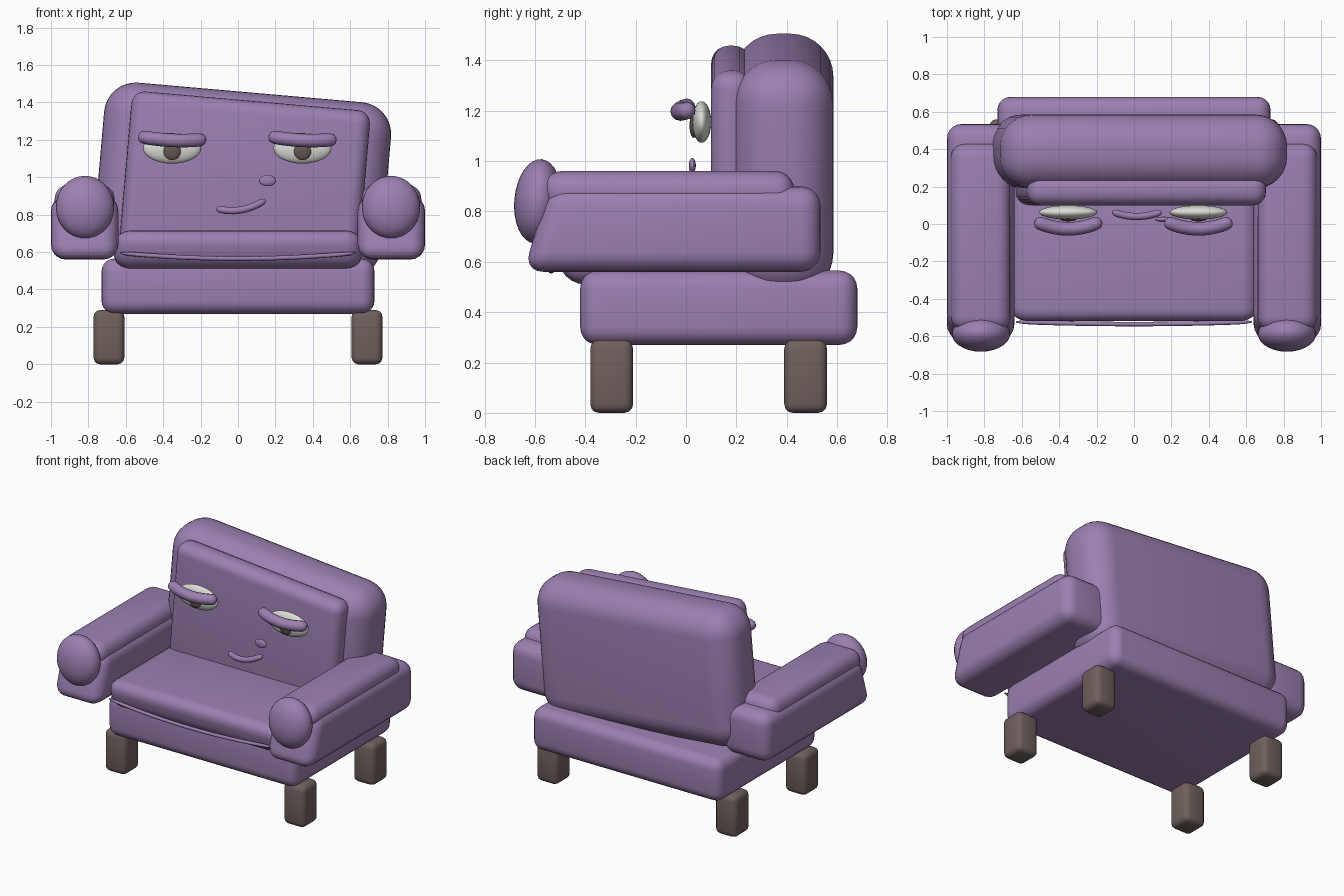
import bpy, bmesh, math
from mathutils import Vector, Matrix

if "Cube" in bpy.data.objects:
    bpy.data.objects.remove(bpy.data.objects["Cube"])


def material(name, rgb):
    m = bpy.data.materials.new(name)
    m.diffuse_color = (*rgb, 1)
    m.use_nodes = True
    m.node_tree.nodes["Principled BSDF"].inputs["Base Color"].default_value = m.diffuse_color
    return m


PURPLE = material("purple fabric", (0.33, 0.215, 0.44))
WOOD = material("brown wood", (0.16, 0.118, 0.108))
WHITE = material("eye white", (0.72, 0.72, 0.68))
IRIS = material("iris brown", (0.13, 0.10, 0.085))


def finish(name, bm, mat):
    bmesh.ops.recalc_face_normals(bm, faces=bm.faces)
    me = bpy.data.meshes.new(name)
    bm.to_mesh(me)
    bm.free()
    for p in me.polygons:
        p.use_smooth = True
    me.materials.append(mat)
    ob = bpy.data.objects.new(name, me)
    bpy.context.collection.objects.link(ob)
    return ob


def rounded_box(name, lo, hi, radius, mat, tilt=0, shape=None, segments=5):
    """Bevelled box between two corners, turned about y; shape moves its corners."""
    lo, hi = Vector(lo), Vector(hi)
    mid, size = (lo + hi) / 2, hi - lo
    bm = bmesh.new()
    bmesh.ops.create_cube(bm, size=1)
    for v in bm.verts:
        v.co = Vector(a * b for a, b in zip(v.co, size)) + mid
        if shape:
            shape(v.co)
    bmesh.ops.bevel(bm, geom=bm.edges[:], offset=radius, segments=segments,
                    profile=0.5, affect='EDGES', clamp_overlap=True)
    bm.transform(Matrix.Translation(mid) @ Matrix.Rotation(math.radians(tilt), 4, 'Y')
                 @ Matrix.Translation(-mid))
    return finish(name, bm, mat)


def ellipsoid(name, centre, radii, mat, lean=0):
    bm = bmesh.new()
    bmesh.ops.create_uvsphere(bm, u_segments=28, v_segments=16, radius=1)
    bm.transform(Matrix.Translation(centre) @ Matrix.Rotation(math.radians(lean), 4, 'X')
                 @ Matrix.Diagonal((*radii, 1)))
    return finish(name, bm, mat)


def tube(name, path, radius, mat, sides=12, steps=20):
    """Round-ended tube along path(t), t from -1 to 1."""
    bm = bmesh.new()
    rings = []
    for i in range(steps + 1):
        t = -math.cos(math.pi * i / steps)
        p = path(t)
        d = (path(t + 0.01) - path(t - 0.01)).normalized()
        u = d.cross(Vector((0, 0, 1))).normalized()
        w = d.cross(u)
        r = radius * max(0.1, 1 - abs(t) ** 16) ** 0.5
        rings.append([bm.verts.new(p + r * (u * math.cos(a) + w * math.sin(a)))
                      for a in (2 * math.pi * k / sides for k in range(sides))])
    for a, b in zip(rings, rings[1:]):
        for k in range(sides):
            n = (k + 1) % sides
            bm.faces.new((a[k], a[n], b[n], b[k]))
    bm.faces.new(rings[0])
    bm.faces.new(rings[-1])
    return finish(name, bm, mat)


# Base and legs
rounded_box("base", (-0.73, -0.42, 0.27), (0.73, 0.68, 0.565), 0.07, PURPLE)
for side, sx in (("left", -1), ("right", 1)):
    for row, y in (("front", -0.295), ("back", 0.475)):
        rounded_box(f"{row}_{side}_leg", (sx * 0.69 - 0.082, y - 0.085, 0),
                    (sx * 0.69 + 0.082, y + 0.085, 0.29), 0.035, WOOD, segments=3)

# Seat cushion: lower front edge is tucked back
def tuck(co):
    if co.z < 0.6 and co.y < 0:
        co.y += 0.05

rounded_box("seat_cushion", (-0.665, -0.535, 0.51), (0.665, 0.25, 0.715), 0.085, PURPLE, shape=tuck)
tube("seat_piping", lambda t: Vector((0.63 * t, -0.535 + 0.012 * t * t, 0.565 + 0.03 * t * t)),
     0.012, PURPLE, sides=8)

# Lopsided backrest and its inner cushion
rounded_box("backrest", (-0.745, 0.19, 0.515), (0.795, 0.585, 1.455), 0.17, PURPLE, tilt=5, segments=8)
rounded_box("back_cushion", (-0.605, 0.10, 0.52), (0.675, 0.26, 1.41), 0.07, PURPLE, tilt=5)

# Arms: sloped body, top pad and round front scroll
def slope_front(co):
    if co.y < 0 and co.z > 0.7:
        co.y += 0.10

for side, sx in (("left", -1), ("right", 1)):
    x0, x1 = sorted((sx * 0.64, sx * 1.0))
    rounded_box(f"{side}_arm", (x0, -0.645, 0.56), (x1, 0.535, 0.90), 0.08, PURPLE, shape=slope_front)
    rounded_box(f"{side}_arm_pad", (x0 + 0.02, -0.57, 0.80), (x1 - 0.02, 0.43, 0.96), 0.075, PURPLE)
    ellipsoid(f"{side}_arm_scroll", (sx * 0.818, -0.588, 0.84), (0.156, 0.094, 0.168), PURPLE, lean=-5)

# Face: eyes with heavy lids, nose and smile
for side, x in (("left", -0.352), ("right", 0.345)):
    ellipsoid(f"{side}_eye", (x, 0.062, 1.155), (0.155, 0.038, 0.082), WHITE)
    ellipsoid(f"{side}_iris", (x, 0.031, 1.142), (0.047, 0.017, 0.05), IRIS)
    tube(f"{side}_eyelid", lambda t, x=x: Vector((x + 0.178 * t, -0.026 + 0.042 * t * t,
                                                   1.197 - 0.008 * t + 0.014 * t * t)), 0.036, PURPLE)
ellipsoid("nose", (0.158, 0.025, 0.982), (0.045, 0.014, 0.03), PURPLE)
tube("smile", lambda t: Vector((0.015 + 0.13 * t, 0.04 + 0.025 * t * t,
                                0.825 + 0.022 * t + 0.03 * t * t)), 0.019, PURPLE)
